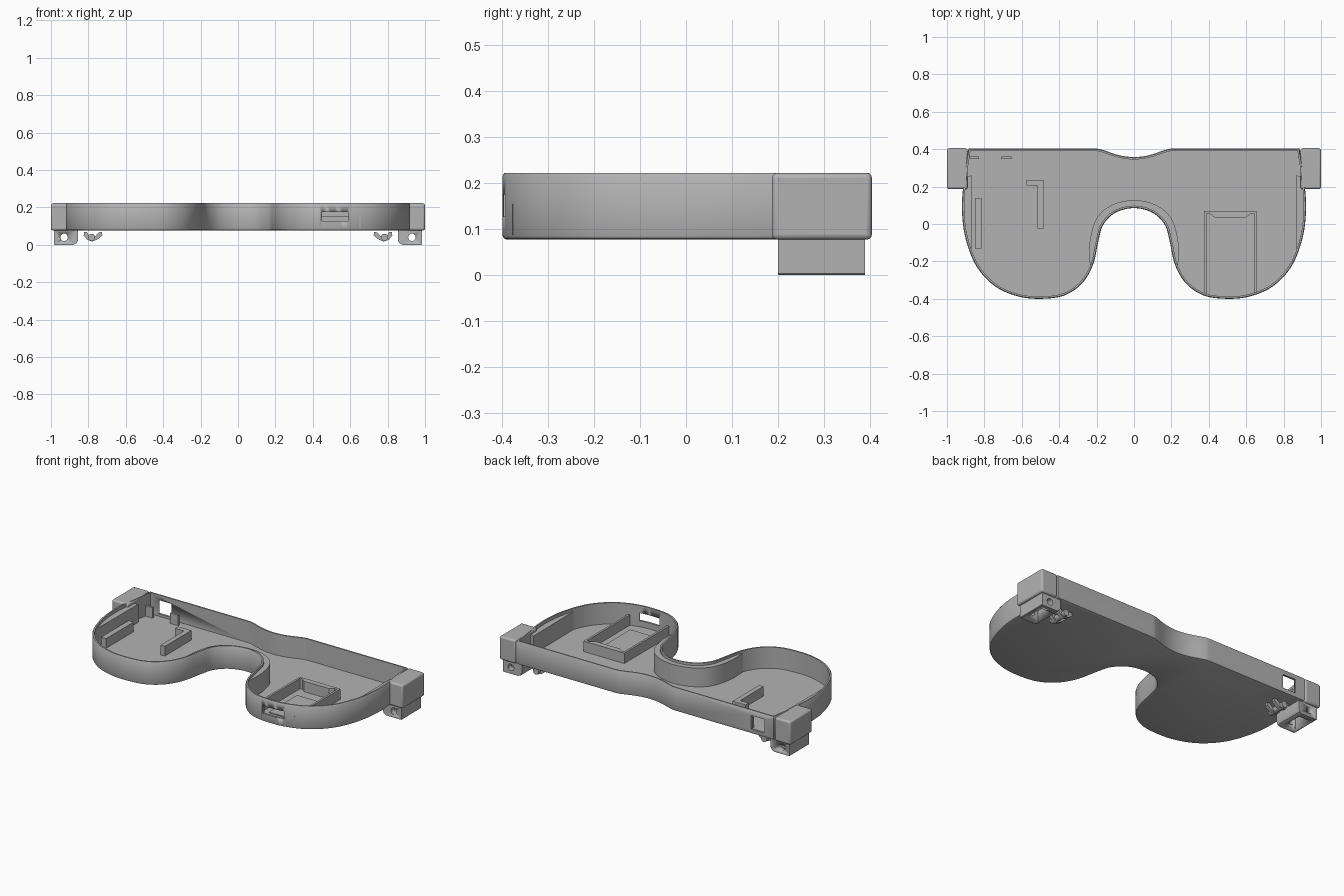
import bpy, bmesh, math
from mathutils import Vector

cube = bpy.data.objects.get("Cube")
if cube:
    bpy.data.objects.remove(cube, do_unlink=True)

grey = bpy.data.materials.new("plain grey")
grey.use_nodes = True
GREY = (0.45, 0.45, 0.45, 1)
grey.diffuse_color = GREY
grey.node_tree.nodes["Principled BSDF"].inputs["Base Color"].default_value = GREY

BOTTOM, FLOOR, TOP, WALL = 0.077, 0.09, 0.222, 0.013


def activate(ob):
    bpy.ops.object.select_all(action='DESELECT')
    ob.select_set(True)
    bpy.context.view_layer.objects.active = ob


def finish(bm, name):
    bmesh.ops.recalc_face_normals(bm, faces=bm.faces)
    me = bpy.data.meshes.new(name)
    bm.to_mesh(me)
    bm.free()
    me.materials.append(grey)
    ob = bpy.data.objects.new(name, me)
    bpy.context.collection.objects.link(ob)
    activate(ob)
    bpy.ops.object.shade_smooth_by_angle(angle=math.radians(35))
    return ob


def loft(name, rings):
    """Closed solid through a stack of equal-length rings."""
    bm = bmesh.new()
    loops = [[bm.verts.new(p) for p in ring] for ring in rings]
    n = len(loops[0])
    for a, b in zip(loops, loops[1:]):
        for i in range(n):
            j = (i + 1) % n
            bm.faces.new((a[i], a[j], b[j], b[i]))
    bm.faces.new(loops[0][::-1])
    bm.faces.new(loops[-1])
    return finish(bm, name)


def prism(name, pts, lo, hi, axis='z'):
    place = (lambda p, h: (p[0], p[1], h)) if axis == 'z' else (lambda p, h: (p[0], h, p[1]))
    return loft(name, [[place(p, h) for p in pts] for h in (lo, hi)])


def box(name, x, y, z, bevel=0):
    pts = [(x[0], y[0]), (x[1], y[0]), (x[1], y[1]), (x[0], y[1])]
    ob = prism(name, pts, *z)
    if bevel:
        mod = ob.modifiers.new("rounding", 'BEVEL')
        mod.width, mod.segments = bevel, 3
        bpy.ops.object.modifier_apply(modifier=mod.name)
        bpy.ops.object.shade_smooth_by_angle(angle=math.radians(40))
    return ob


def circle(cx, cz, r, n=20):
    return [(cx + r * math.cos(math.tau * i / n), cz + r * math.sin(math.tau * i / n)) for i in range(n)]


def cut(ob, *cutters):
    for c in cutters:
        c.hide_render = True
        activate(ob)
        mod = ob.modifiers.new("cut", 'BOOLEAN')
        mod.operation, mod.solver, mod.object = 'DIFFERENCE', 'EXACT', c
        bpy.ops.object.modifier_apply(modifier=mod.name)
        bpy.data.objects.remove(c, do_unlink=True)


def spline(pts, before, after, steps=6):
    """Smooth curve through the points, guided by one extra point at each end."""
    p = [Vector(q) for q in [before, *pts, after]]
    out = []
    for a, b, c, d in zip(p, p[1:], p[2:], p[3:]):
        for k in range(steps):
            t = k / steps
            out.append(0.5 * (2 * b + (c - a) * t + (2 * a - 5 * b + 4 * c - d) * t * t
                              + (3 * b - a - 3 * c + d) * t ** 3))
    return out + [p[-2]]


def inset(loop, d):
    """Move a counter-clockwise loop inward by d, mitred at corners."""
    out = []
    for i, p in enumerate(loop):
        e1 = (p - loop[i - 1]).normalized()
        e2 = (loop[(i + 1) % len(loop)] - p).normalized()
        n1, n2 = Vector((-e1.y, e1.x)), Vector((-e2.y, e2.x))
        out.append(p + (n1 + n2) * d / max(0.4, 1 + n1.dot(n2)))
    return out


# Outline: nose arch, lens bottom, side, then back edge with central dip
lens = spline([(0, .085), (.1, .06), (.165, -.005), (.19, -.09), (.22, -.22), (.28, -.32),
               (.375, -.383), (.5, -.4), (.62, -.387), (.74, -.335), (.84, -.23), (.9, -.08),
               (.92, .08), (.908, .25), (.885, .403)], (-.1, .06), (.87, .48))
dip = spline([(.21, .403), (.17, .397), (.08, .368), (0, .358)], (.3, .403), (-.08, .368))
half = lens + dip
outline = half + [Vector((-p.x, p.y)) for p in half[-2:0:-1]]


def ring(d, z):
    return [(p.x, p.y, z) for p in inset(outline, d)]


# Tray: rounded outer shell, thin rim and flat floor
tray = loft("tray_body", [ring(.01, BOTTOM), ring(.003, BOTTOM + .003), ring(0, BOTTOM + .01),
                          ring(0, TOP - .006), ring(.004, TOP), ring(WALL, TOP), ring(WALL, FLOOR)])
cut(tray,
    box("port_cutter", (.45, .59), (-.45, -.37), (.127, .175)),
    box("window_cutter", (-.82, -.73), (.36, .45), (.105, .19)))

# Thickened wall behind the nose arch
arch = spline([(.235, -.235), (.237, -.1), (.2, .03), (.115, .103), (0, .127)],
              (.23, -.3), (-.115, .103))
arch += [Vector((-p.x, p.y)) for p in arch[-2::-1]]
nose = [p for p in inset(lens, 0.006) if p.x < .25 and p.y > -.24][1:]
nose_edge = [Vector((-p.x, p.y)) for p in nose[::-1]] + nose
prism("nose_wall", arch + nose_edge, FLOOR - .004, TOP - .015)

# Paired side parts
for s, side in ((1, "left"), (-1, "right")):
    def span(a, b):
        return tuple(sorted((s * a, s * b)))

    rib = [(s * p.x, p.y) for p in inset(lens, .006)[2:-2] if p.x > .866 and p.y < .265]
    prism(side + "_side_rib", rib + [(s * .866, .26)], FLOOR - .004, TOP - .02)
    box(side + "_corner_block", span(.89, 1), (.187, .405), (BOTTOM, TOP), .011)

    # Hinge lug with a pin hole and a pocket below
    profile = [(.985, .08), (.985, .003), (.982, 0), (.88, 0), (.863, .008), (.855, .025), (.855, .08)]
    lug = prism(side + "_hinge_lug", [(s * x, z) for x, z in profile], .2, .39, 'y')
    cut(lug,
        box("pocket_cutter", span(.885, .962), (.235, .355), (-.02, .068)),
        prism("pin_hole_cutter", circle(s * .93, .04, .02), .15, .45, 'y'))

    # Small pin resting in two cradle clips
    prism(side + "_clip_pin", circle(s * .783, .04, .019), .235, .355, 'y')
    clip = [(-.042, .068), (-.045, .05), (-.028, .028), (0, .017), (.028, .028), (.055, .05),
            (.052, .068), (.035, .066), (.02, .048), (0, .04), (-.016, .048), (-.028, .068)]
    for i, y in enumerate((.255, .315)):
        prism(f"{side}_clip_{i + 1}", [(s * (.78 - x), z) for x, z in clip], y, y + .022, 'y')

# Component bay with its raised pad
base = FLOOR - .003
for name, x in (("inner", (.375, .388)), ("outer", (.642, .655))):
    box("bay_wall_" + name, x, (-.378, .07), (base, .155))
prism("bay_wall_back", [(.375, .07), (.375, .055), (.405, .055), (.43, .036), (.6, .036),
                        (.625, .055), (.655, .055), (.655, .07)], base, .155)
box("bay_pad", (.43, .6), (-.31, -.035), (base, FLOOR + .006))

# Upright retainers on the right-hand floor
box("side_rail", (-.85, -.815), (-.13, .14), (base, .15))
prism("corner_bracket", [(-.515, -.025), (-.485, -.025), (-.485, .235), (-.575, .235),
                         (-.575, .205), (-.515, .205)], base, .15)
for i, x in enumerate(((-.885, -.83), (-.71, -.655))):
    box(f"window_post_{i + 1}", x, (.348, .362), (base, .155))
